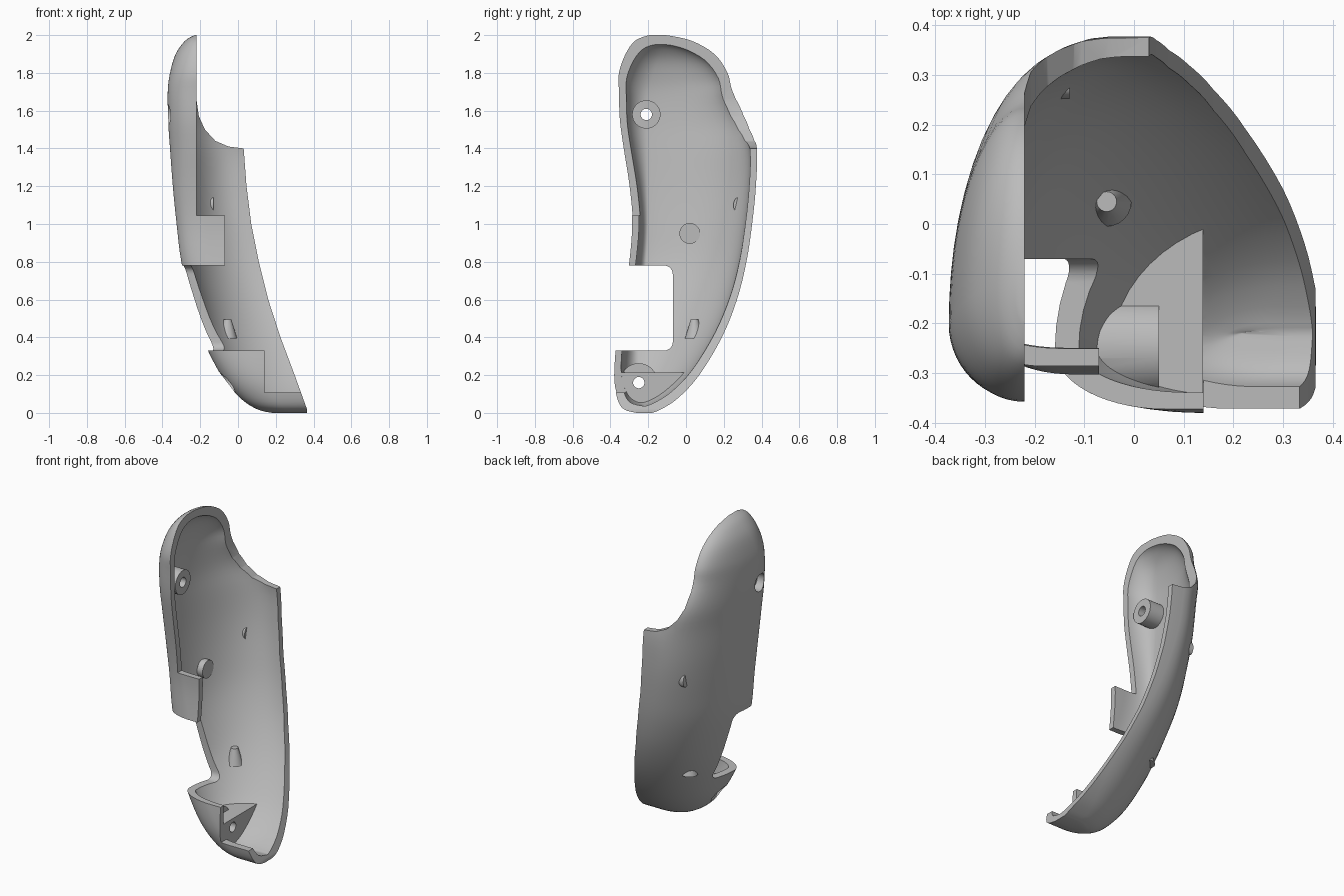
import bpy, bmesh, math
from mathutils import Matrix, Vector

cube = bpy.data.objects.get("Cube")
if cube:
    bpy.data.objects.remove(cube, do_unlink=True)

WALL = 0.036

# One row per level: z, outer x, y of outer x, front y, back y, front rounding, back rounding
LEVELS = [
    (0, .18, -.22, -.26, -.18, .12, .12),
    (.02, .1, -.24, -.33, -.13, .15, .15),
    (.08, .01, -.25, -.365, -.04, .2, .25),
    (.2, -.09, -.25, -.38, .07, .22, .35),
    (.4, -.19, -.25, -.365, .19, .22, .4),
    (.6, -.25, -.23, -.33, .27, .2, .38),
    (.8, -.3, -.21, -.3, .32, .17, .36),
    (1, -.325, -.2, -.285, .35, .15, .33),
    (1.2, -.345, -.2, -.3, .37, .15, .31),
    (1.4, -.36, -.2, -.33, .375, .15, .3),
    (1.55, -.37, -.2, -.35, .34, .15, .24),
    (1.7, -.372, -.2, -.355, .25, .15, .17),
    (1.8, -.36, -.18, -.355, .22, .14, .14),
    (1.9, -.33, -.15, -.32, .15, .11, .11),
    (1.97, -.28, -.13, -.27, .03, .06, .06),
    (2, -.23, -.15, -.2, -.1, .02, .02),
]

grey = bpy.data.materials.new("grey_plastic")
grey.use_nodes = True
colour = (.5, .5, .5, 1)
grey.diffuse_color = colour
grey.node_tree.nodes["Principled BSDF"].inputs["Base Color"].default_value = colour


def finish(name, bm):
    bmesh.ops.recalc_face_normals(bm, faces=bm.faces)
    mesh = bpy.data.meshes.new(name)
    bm.to_mesh(mesh)
    bm.free()
    mesh.materials.append(grey)
    obj = bpy.data.objects.new(name, mesh)
    bpy.context.collection.objects.link(obj)
    return obj


def smooth_levels(steps=4):
    """Run a smooth spline through the level rows."""
    rows = []
    last = len(LEVELS) - 1
    for i in range(last):
        a, b, c, d = (LEVELS[min(max(i + k, 0), last)] for k in (-1, 0, 1, 2))
        for s in range(steps):
            t = s / steps
            rows.append([q + t * ((r - p) + t * ((2 * p - 5 * q + 4 * r - w)
                         + t * (3 * q - p - 3 * r + w))) / 2
                         for p, q, r, w in zip(a, b, c, d)])
    return rows + [list(LEVELS[last])]


def body_solid(name, inset, reach):
    """Rounded body, shrunk by inset and running straight on to x = reach."""
    bm = bmesh.new()
    rings = []
    n = 14
    for z, xo, yp, yf, yb, af, ab in smooth_levels():
        z = inset + z * (1 - inset)
        mid = (yf + yb) / 2
        yf, yb = min(yf + inset, mid - .006), max(yb - inset, mid + .006)
        yp = min(max(yp, yf + .004), yb - .004)
        xo += inset
        pts = [(reach, yf)]
        for i in range(n):
            a = math.pi / 2 * (1 - i / n)
            pts.append((xo + af * (1 - math.cos(a)), yp + (yf - yp) * math.sin(a)))
        for i in range(n + 1):
            a = math.pi / 2 * i / n
            pts.append((xo + ab * (1 - math.cos(a)), yp + (yb - yp) * math.sin(a)))
        pts.append((reach, yb))
        rings.append([bm.verts.new((x, y, z)) for x, y in pts])
    for lo, hi in zip(rings, rings[1:]):
        for i in range(len(lo)):
            j = (i + 1) % len(lo)
            bm.faces.new((lo[i], lo[j], hi[j], hi[i]))
    bm.faces.new(rings[0])
    bm.faces.new(rings[-1])
    return finish(name, bm)


def prism(name, points, axis, start, end):
    """Extrude a side (x, z) profile along y or a (y, z) profile along x."""
    bm = bmesh.new()
    place = (lambda u, v: (u, start, v)) if axis == "y" else (lambda u, v: (start, u, v))
    face = bm.faces.new([bm.verts.new(place(u, v)) for u, v in points])
    moved = bmesh.ops.extrude_face_region(bm, geom=[face])["geom"]
    shift = Vector((0, end - start, 0) if axis == "y" else (end - start, 0, 0))
    bmesh.ops.translate(bm, vec=shift, verts=[v for v in moved if isinstance(v, bmesh.types.BMVert)])
    return finish(name, bm)


def peg(name, x0, x1, y, z, radius, stretch=1):
    """Round bar lying along x."""
    bm = bmesh.new()
    bmesh.ops.create_cone(bm, cap_ends=True, segments=32, radius1=radius,
                          radius2=radius, depth=x1 - x0)
    bmesh.ops.transform(bm, verts=bm.verts, matrix=Matrix.Translation(((x0 + x1) / 2, y, z))
                        @ Matrix.Diagonal((1, stretch, 1, 1)) @ Matrix.Rotation(math.pi / 2, 4, "Y"))
    return finish(name, bm)


def combine(target, tool, operation):
    mod = target.modifiers.new(operation, "BOOLEAN")
    mod.operation = operation
    mod.solver = "EXACT"
    mod.object = tool
    bpy.context.view_layer.objects.active = target
    bpy.ops.object.modifier_apply(modifier=mod.name)
    bpy.data.objects.remove(tool, do_unlink=True)


# Hollow shell
shell = body_solid("half_shell", 0, .6)
combine(shell, body_solid("cavity", WALL, .7), "DIFFERENCE")

# Lower web and its screw boss, fitted inside the shell
web = prism("lower_web", [(-.6, -.1), (.6, -.1), (.6, .213), (-.6, .213)], "x", -.4, .139)
combine(web, peg("lower_boss", -.3, .05, -.25, .165, .098), "UNION")
combine(web, body_solid("web_limit", WALL / 2, .65), "INTERSECT")
combine(shell, web, "UNION")

# Upper screw boss and small locating pegs
combine(shell, peg("upper_boss", -.338, -.235, -.21, 1.58, .075), "UNION")
combine(shell, peg("back_peg", -.19, -.13, .275, 1.1, .04, .6), "UNION")
combine(shell, peg("middle_peg", -.26, -.222, .02, .95, .055), "UNION")

# Tapered clip near the bottom
bm = bmesh.new()
bmesh.ops.create_cone(bm, cap_ends=True, segments=24, radius1=.05, radius2=.02, depth=.1,
                      matrix=Matrix.Translation((-.055, .045, .445)))
combine(shell, finish("clip", bm), "UNION")

# Parting line down the back edge
parting = [(-.22, 2.2), (-.22, 1.66), (-.207, 1.57), (-.175, 1.5), (-.12, 1.44),
           (-.05, 1.41), (.03, 1.4), (.045, 1.2), (.07, 1), (.11, .8), (.16, .6),
           (.225, .4), (.3, .2), (.365, .02), (.37, -.1), (1, -.1), (1, 2.2)]
combine(shell, prism("parting_cut", parting, "y", -1, 1), "DIFFERENCE")

# Front edge with the square tab and the lower step
front = [(-.22, 1.9), (-.22, 1.045), (-.07, 1.045), (-.07, .5), (.14, .5),
         (.14, .108), (.8, .108), (.8, 1.9)]
combine(shell, prism("front_cut", front, "y", -1, -.15), "DIFFERENCE")

# Rounded notch in the front side
notch = [(-1, .33)]
for cz, first in ((.375, -90), (.735, 0)):
    for k in range(7):
        a = math.radians(first + 15 * k)
        notch.append((-.115 + .045 * math.cos(a), cz + .045 * math.sin(a)))
notch.append((-1, .78))
combine(shell, prism("notch_cut", notch, "x", -1, 1), "DIFFERENCE")

# Screw holes with wider recesses on the outside
for y, z, recess_end in ((-.21, 1.58, -.31), (-.25, .16, -.01)):
    combine(shell, peg("screw_hole", -.6, .3, y, z, .03), "DIFFERENCE")
    combine(shell, peg("screw_recess", -.6, recess_end, y, z, .055), "DIFFERENCE")

# Smooth shading, seated and centred
bpy.ops.object.select_all(action="DESELECT")
shell.select_set(True)
bpy.context.view_layer.objects.active = shell
bpy.ops.object.shade_smooth_by_angle(angle=math.radians(30))
